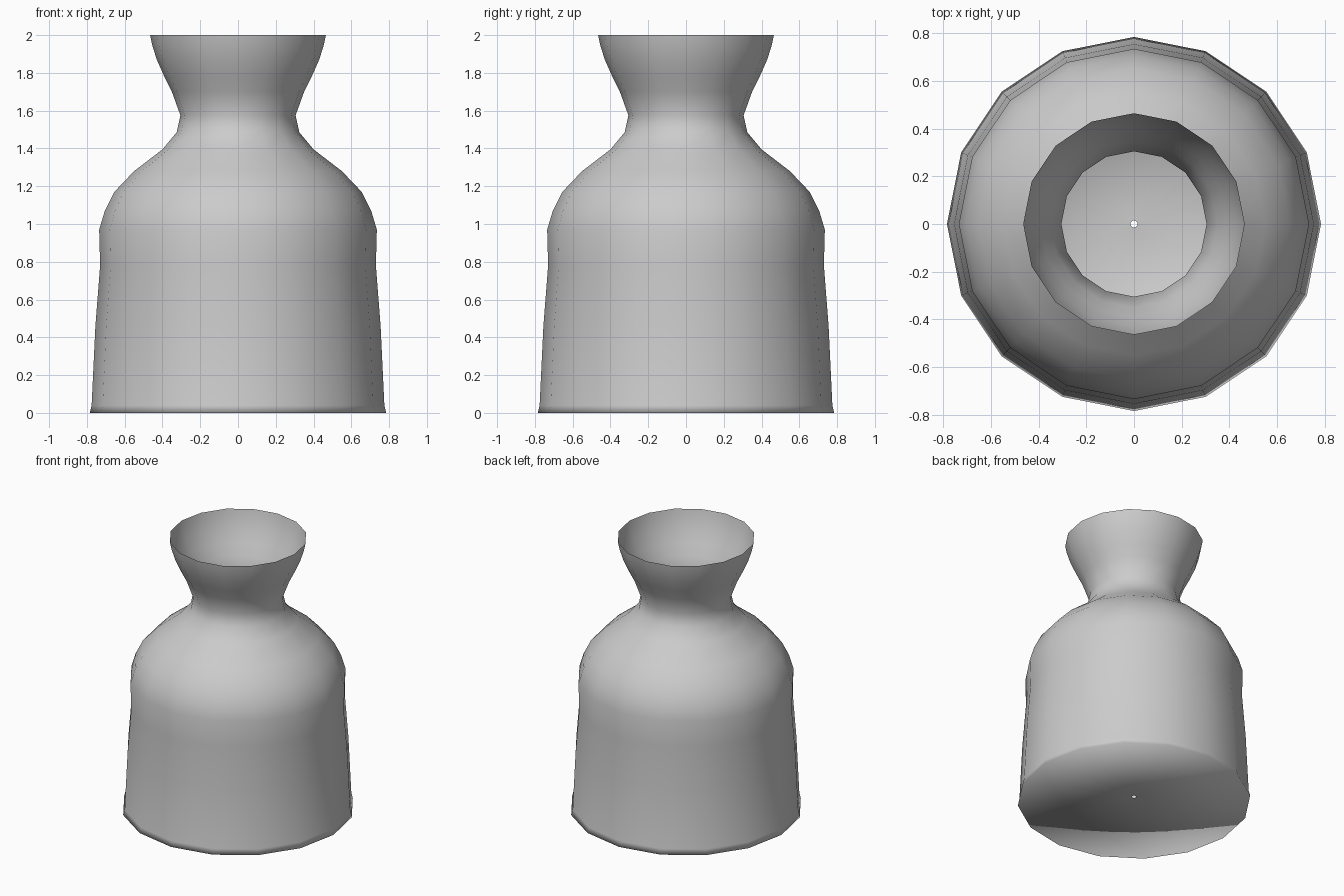
import bpy
import bmesh
from math import cos, sin, pi

cube = bpy.data.objects.get("Cube")
if cube:
    bpy.data.objects.remove(cube, do_unlink=True)

SIDES = 16

# Plain grey clay
grey = bpy.data.materials.new("grey_clay")
grey.use_nodes = True
colour = (0.6, 0.6, 0.6, 1.0)
grey.diffuse_color = colour
grey.node_tree.nodes["Principled BSDF"].inputs["Base Color"].default_value = colour

# Radius and height, from the small drain hole out to the foot and up to the lip
profile = [
    (0.015, 0.03), (0.785, 0.0), (0.775, 0.04), (0.755, 0.46), (0.73, 0.78),
    (0.735, 0.97), (0.705, 1.07), (0.655, 1.17), (0.55, 1.28), (0.4, 1.395),
    (0.325, 1.485), (0.305, 1.575), (0.35, 1.7), (0.39, 1.78), (0.43, 1.87),
    (0.455, 1.95), (0.465, 2.0),
]


def lathe(name, points, material):
    """Turn a profile about z into a smooth, single-walled open surface."""
    bm = bmesh.new()
    rings = []
    for r, z in points:
        angles = [2 * pi * i / SIDES for i in range(SIDES)]
        rings.append([bm.verts.new((r * cos(a), r * sin(a), z)) for a in angles])
    for low, high in zip(rings, rings[1:]):
        for i in range(SIDES):
            j = (i + 1) % SIDES
            bm.faces.new((low[i], low[j], high[j], high[i])).smooth = True
    mesh = bpy.data.meshes.new(name)
    bm.to_mesh(mesh)
    bm.free()
    mesh.materials.append(material)
    obj = bpy.data.objects.new(name, mesh)
    bpy.context.collection.objects.link(obj)
    return obj


# Vase with rounded shoulder, narrow neck and flared mouth
lathe("vase_body", profile, grey)
